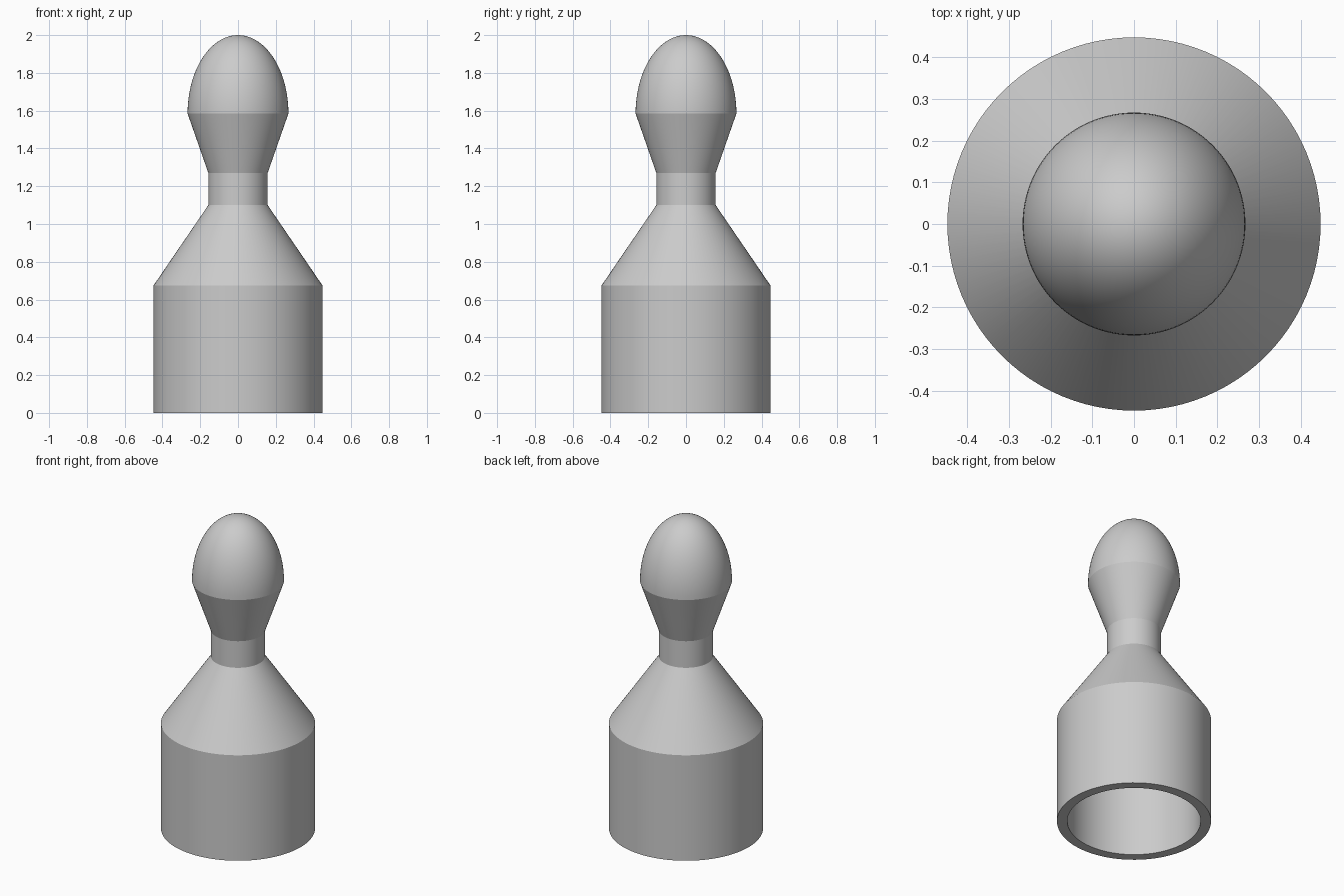
import bpy
import bmesh
import math

cube = bpy.data.objects.get("Cube")
if cube:
    bpy.data.objects.remove(cube, do_unlink=True)

SIDES = 96

grey = bpy.data.materials.new("plain_grey")
grey.use_nodes = True
colour = (0.6, 0.6, 0.6, 1)
grey.diffuse_color = colour
grey.node_tree.nodes["Principled BSDF"].inputs["Base Color"].default_value = colour


def lathe(name, profile):
    """Turn a profile of (radius, height) points around the z axis."""
    bm = bmesh.new()
    verts = [bm.verts.new((r, 0, z)) for r, z in profile]
    edges = [bm.edges.new(pair) for pair in zip(verts, verts[1:])]
    bmesh.ops.spin(bm, geom=verts + edges, cent=(0, 0, 0), axis=(0, 0, 1),
                   angle=math.tau, steps=SIDES, use_merge=True)
    bmesh.ops.remove_doubles(bm, verts=bm.verts, dist=0.0001)
    bmesh.ops.recalc_face_normals(bm, faces=bm.faces)
    mesh = bpy.data.meshes.new(name)
    bm.to_mesh(mesh)
    bm.free()
    mesh.materials.append(grey)
    obj = bpy.data.objects.new(name, mesh)
    bpy.context.collection.objects.link(obj)
    bpy.ops.object.select_all(action="DESELECT")
    obj.select_set(True)
    bpy.context.view_layer.objects.active = obj
    bpy.ops.object.shade_smooth_by_angle(angle=math.radians(15))
    return obj


# Hollow socket with a sloping shoulder
lathe("socket_body", [(0, 0.67), (0.387, 0.67), (0.387, 0), (0.447, 0),
                      (0.447, 0.675), (0.157, 1.1), (0, 1.1)])

# Neck, flared collar and domed head in one turned piece
head_radius, head_base, head_height = 0.267, 1.585, 0.415
dome = []
for i in range(25):
    a = math.pi / 2 * i / 24
    dome.append((head_radius * math.cos(a), head_base + head_height * math.sin(a)))
lathe("neck_and_head", [(0, 1.1), (0.157, 1.1), (0.157, 1.27)] + dome)
